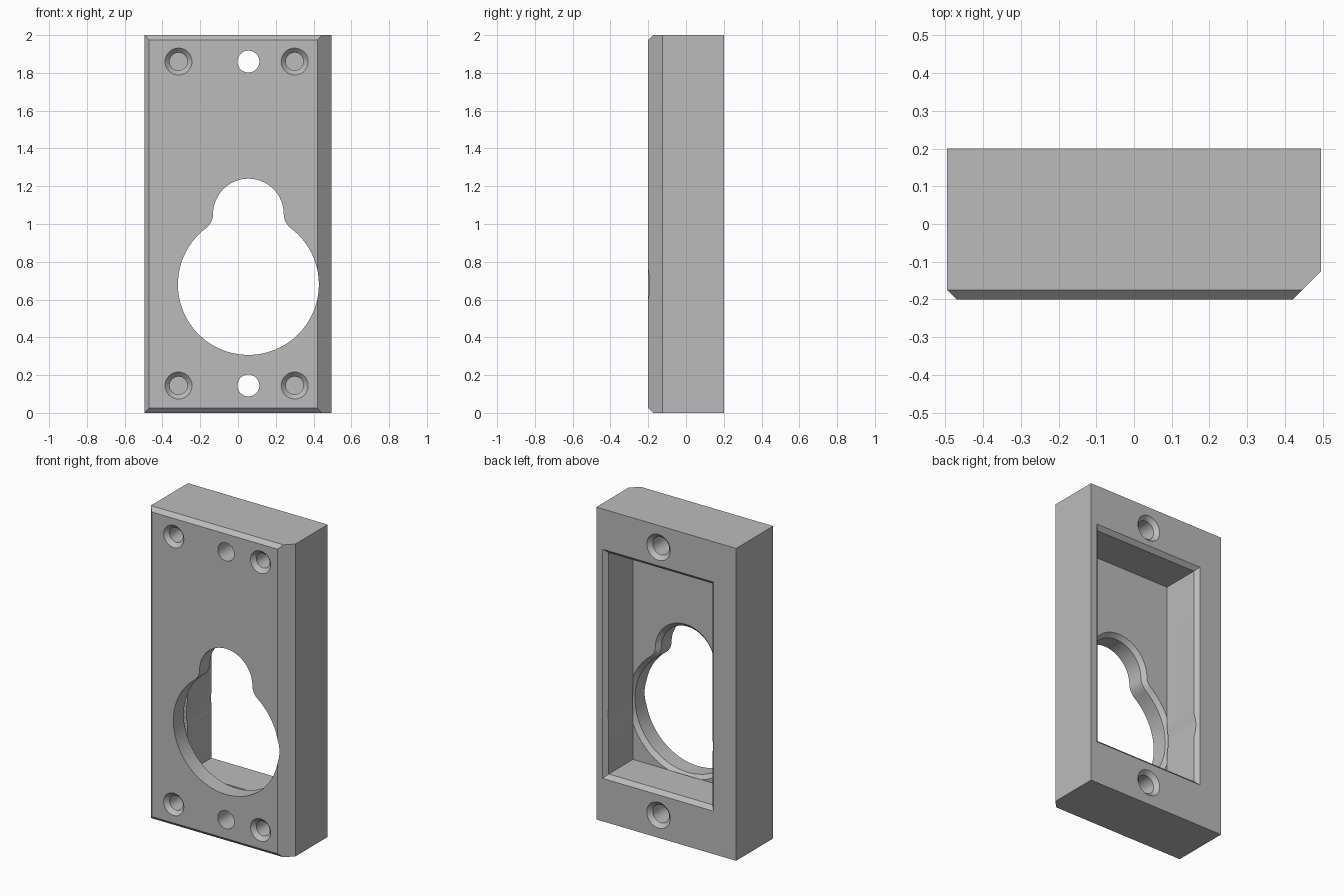
import bpy, bmesh
from math import atan2, cos, sin, sqrt, pi
from mathutils import Vector

cube = bpy.data.objects.get("Cube")
if cube:
    bpy.data.objects.remove(cube, do_unlink=True)

AXIS_X = 0.055          # centre line shared by the keyhole, cavity and through holes
ROWS = (0.145, 1.86)    # heights of the two screw rows

grey = bpy.data.materials.new("plain grey")
grey.use_nodes = True
grey.diffuse_color = (0.5, 0.5, 0.5, 1)
grey.node_tree.nodes["Principled BSDF"].inputs["Base Color"].default_value = (0.5, 0.5, 0.5, 1)


def add_object(name, bm):
    bmesh.ops.recalc_face_normals(bm, faces=bm.faces)
    mesh = bpy.data.meshes.new(name)
    bm.to_mesh(mesh)
    bm.free()
    mesh.materials.append(grey)
    obj = bpy.data.objects.new(name, mesh)
    bpy.context.collection.objects.link(obj)
    return obj


def loft(name, outline, sections):
    """Solid through outline(offset) placed at each (y, offset) section."""
    bm = bmesh.new()
    rings = [[bm.verts.new((x, y, z)) for x, z in outline(off)] for y, off in sections]
    n = len(rings[0])
    for a, b in zip(rings, rings[1:]):
        for i in range(n):
            j = (i + 1) % n
            bm.faces.new((a[i], a[j], b[j], b[i]))
    bm.faces.new(rings[0])
    bm.faces.new(rings[-1])
    return add_object(name, bm)


def arc(cx, cz, r, a0, a1, n):
    return [(cx + r * cos(a0 + (a1 - a0) * i / n), cz + r * sin(a0 + (a1 - a0) * i / n))
            for i in range(n + 1)]


def circle(cx, cz, r):
    return lambda off: arc(cx, cz, r + off, 0, 2 * pi, 48)[:-1]


def rectangle(x0, x1, z0, z1):
    return lambda o: [(x0 - o, z0 - o), (x1 + o, z0 - o), (x1 + o, z1 + o), (x0 - o, z1 + o)]


def keyhole(off, big=0.373, small=0.187, fillet=0.1, z0=0.68):
    """Two circles blended by concave fillets."""
    d = big
    p, q = big + fillet, small + fillet
    a = (d * d + p * p - q * q) / (2 * d)
    h = sqrt(p * p - a * a)
    phi, psi = atan2(a, h), atan2(a - d, h)
    half = arc(0, z0, big + off, -pi / 2, phi, 40)
    half += arc(h, z0 + a, fillet - off, phi + pi, psi + pi, 10)[1:]
    half += arc(0, z0 + d, small + off, psi, pi / 2, 20)[1:]
    loop = half + [(-x, z) for x, z in half[-2:0:-1]]
    return [(x + AXIS_X, z) for x, z in loop]


# Housing block with chamfered front edges
bm = bmesh.new()
bmesh.ops.create_cube(bm, size=1)
for v in bm.verts:
    v.co = Vector((v.co.x * 0.99, v.co.y * 0.4, v.co.z * 2 + 1))
for point, normal in (((0.42, -0.2, 1), (1, -1, 0)), ((-0.47, -0.2, 1), (-1, -1, 0)),
                      ((0, -0.2, 1.975), (0, -1, 1)), ((0, -0.2, 0.025), (0, -1, -1))):
    bmesh.ops.bisect_plane(bm, geom=bm.verts[:] + bm.edges[:] + bm.faces[:],
                           plane_co=point, plane_no=normal, clear_outer=True)
    bmesh.ops.holes_fill(bm, edges=[e for e in bm.edges if e.is_boundary], sides=0)
housing = add_object("housing", bm)

# Rear cavity with a chamfered mouth
cutters = [loft("cavity_cutter", rectangle(-0.31, 0.425, 0.3, 1.717),
                [(-0.07, 0), (0.175, 0), (0.21, 0.035)])]

# Keyhole opening, flared where it meets the cavity floor
cutters.append(loft("keyhole_cutter", keyhole,
                    [(-0.3, 0), (-0.095, 0), (-0.069, 0.026), (-0.069, 0), (0.3, 0)]))

for z in ROWS:
    # Through holes countersunk from the back
    cutters.append(loft("through_hole_cutter", circle(AXIS_X, z, 0.058),
                        [(-0.3, 0), (0.175, 0), (0.21, 0.035)]))
    # Blind corner holes countersunk from the front
    for x in (-0.315, 0.3):
        cutters.append(loft("corner_hole_cutter", circle(x, z, 0.047),
                            [(-0.21, 0.034), (-0.175, 0), (0.1, 0)]))

bpy.ops.object.select_all(action='DESELECT')
bpy.context.view_layer.objects.active = housing
housing.select_set(True)
for cutter in cutters:
    cutter.hide_render = True
    mod = housing.modifiers.new("cut", 'BOOLEAN')
    mod.operation = 'DIFFERENCE'
    mod.solver = 'EXACT'
    mod.object = cutter
    bpy.ops.object.modifier_apply(modifier=mod.name)
    bpy.data.objects.remove(cutter, do_unlink=True)

bpy.ops.object.shade_smooth_by_angle(angle=pi / 6)
